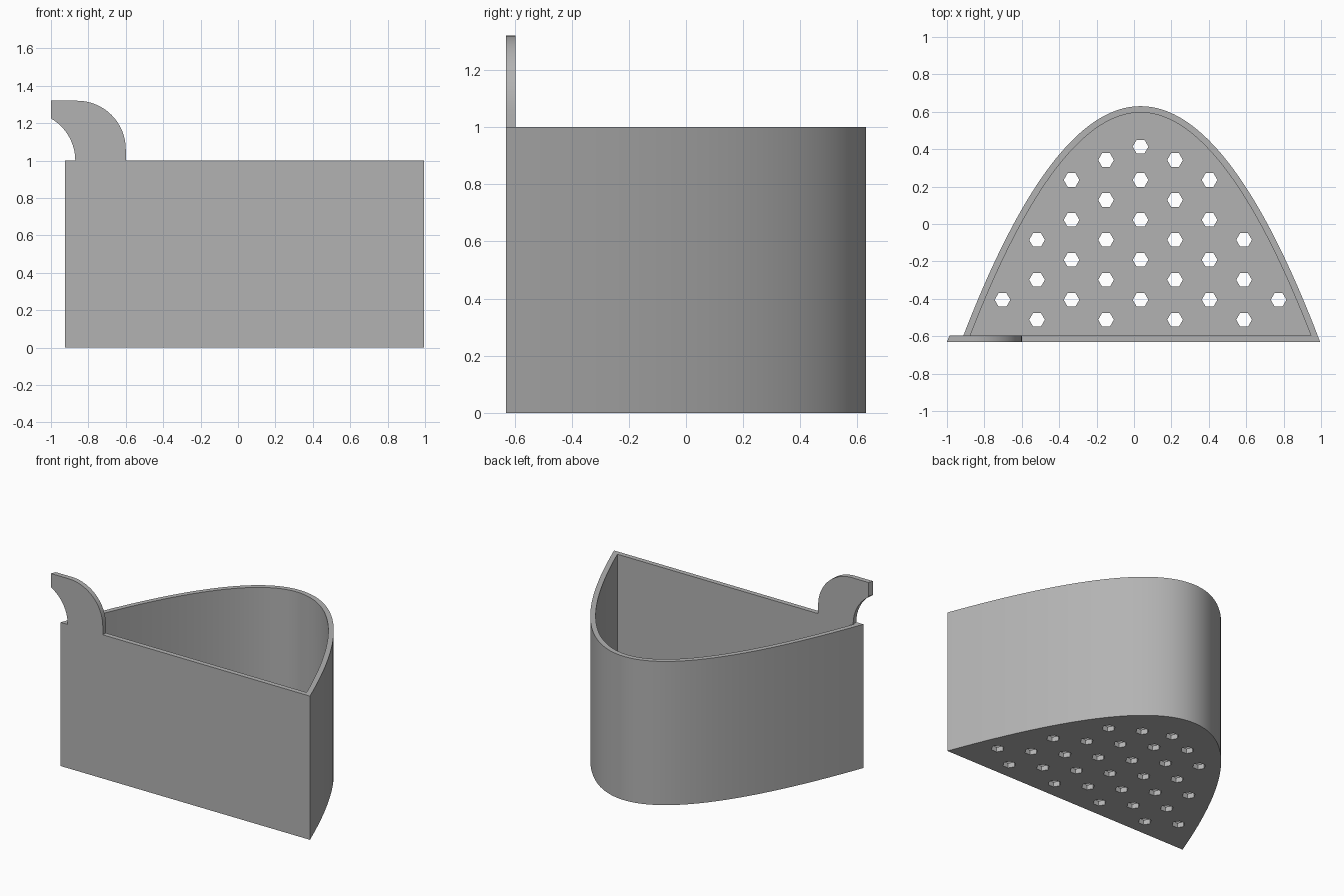
import bpy, bmesh, math

if "Cube" in bpy.data.objects:
    bpy.data.objects.remove(bpy.data.objects["Cube"], do_unlink=True)

CX, HALF, BACK, FRONT = 0.035, 0.96, 0.63, -0.63   # parabolic footprint
WALL, FLOOR, HEIGHT = 0.034, 0.034, 1.0
SEGS = 64

grey = bpy.data.materials.new("grey plastic")
grey.use_nodes = True
grey.diffuse_color = (0.45, 0.45, 0.45, 1)
grey.node_tree.nodes["Principled BSDF"].inputs["Base Color"].default_value = (0.45, 0.45, 0.45, 1)


def extrude(bm, points, shift):
    """Add a closed prism: a polygon of 3D points swept along a vector."""
    face = bm.faces.new([bm.verts.new(p) for p in points])
    out = bmesh.ops.extrude_face_region(bm, geom=[face], use_keep_orig=True)
    moved = [g for g in out["geom"] if isinstance(g, bmesh.types.BMVert)]
    bmesh.ops.translate(bm, verts=moved, vec=shift)
    return moved


def finish(name, bm):
    bmesh.ops.recalc_face_normals(bm, faces=bm.faces)
    mesh = bpy.data.meshes.new(name)
    bm.to_mesh(mesh)
    bm.free()
    mesh.materials.append(grey)
    obj = bpy.data.objects.new(name, mesh)
    bpy.context.collection.objects.link(obj)
    return obj


def footprint(inset, z):
    """Parabola closed by a straight front, offset inward along its normal."""
    reach = HALF
    front = FRONT + inset
    depth = BACK - FRONT
    if inset:   # shorten the curve so that the offset ends on the inner front
        lo, hi = 0.0, HALF
        for _ in range(40):
            reach = (lo + hi) / 2
            slope = 2 * depth * reach / HALF ** 2
            y = BACK - depth * (reach / HALF) ** 2 - inset / math.hypot(1, slope)
            lo, hi = (reach, hi) if y > front else (lo, reach)
    pts = []
    for i in range(SEGS + 1):
        x = reach * (1 - 2 * i / SEGS)
        slope = 2 * depth * x / HALF ** 2
        n = math.hypot(1, slope)
        y = BACK - depth * (x / HALF) ** 2
        pts.append((CX + x - inset * slope / n, y - inset / n, z))
    return pts


def boolean(target, other, operation):
    mod = target.modifiers.new(operation.lower(), 'BOOLEAN')
    mod.object, mod.operation, mod.solver = other, operation, 'EXACT'
    bpy.context.view_layer.objects.active = target
    bpy.ops.object.modifier_apply(modifier=mod.name)
    bpy.data.objects.remove(other, do_unlink=True)


# Basket body
bm = bmesh.new()
extrude(bm, footprint(0, 0), (0, 0, HEIGHT))
basket = finish("basket", bm)

# Hollow inside
bm = bmesh.new()
extrude(bm, footprint(WALL, FLOOR), (0, 0, HEIGHT))
boolean(basket, finish("cavity_cutter", bm), 'DIFFERENCE')

# Staggered hexagonal drain holes, as (column, heights)
STEP_X, STEP_Y, LOW, R = 0.1845, 0.2135, -0.512, 0.042
columns = {0: (1, 3, 5, 7, 8.67), 1: (0, 2, 4, 6, 8), 2: (1, 3, 5, 7),
           3: (0, 2, 4), 4: (1,)}
bm = bmesh.new()
for col, rows in columns.items():
    for side in ((1, -1) if col else (1,)):
        for row in rows:
            x, y = CX + side * col * STEP_X, LOW + row * STEP_Y / 2
            extrude(bm, [(x + R * math.cos(a * math.pi / 3), y + R * math.sin(a * math.pi / 3), -0.1)
                         for a in range(6)], (0, 0, 0.25))
boolean(basket, finish("hole_cutter", bm), 'DIFFERENCE')

# Curved hook rising from the front wall
def arc(cx, cz, r, start, end, n=16):
    angles = [math.radians(start + (end - start) * i / n) for i in range(n + 1)]
    return [(cx + r * math.cos(a), FRONT, cz + r * math.sin(a)) for a in angles]

outline = ([(-0.6, FRONT, HEIGHT)] + arc(-0.86, 1.06, 0.26, 0, 90)
           + [(-1.0, FRONT, 1.32)] + arc(-1.13, HEIGHT, 0.26, 60, 0))
bm = bmesh.new()
for v in extrude(bm, outline, (0, WALL, 0)):
    if v.co.x < -0.999:
        v.co.x += 0.014     # slanted tip
boolean(basket, finish("hook", bm), 'UNION')

basket.select_set(True)
bpy.context.view_layer.objects.active = basket
bpy.ops.object.shade_smooth_by_angle(angle=math.radians(30))
